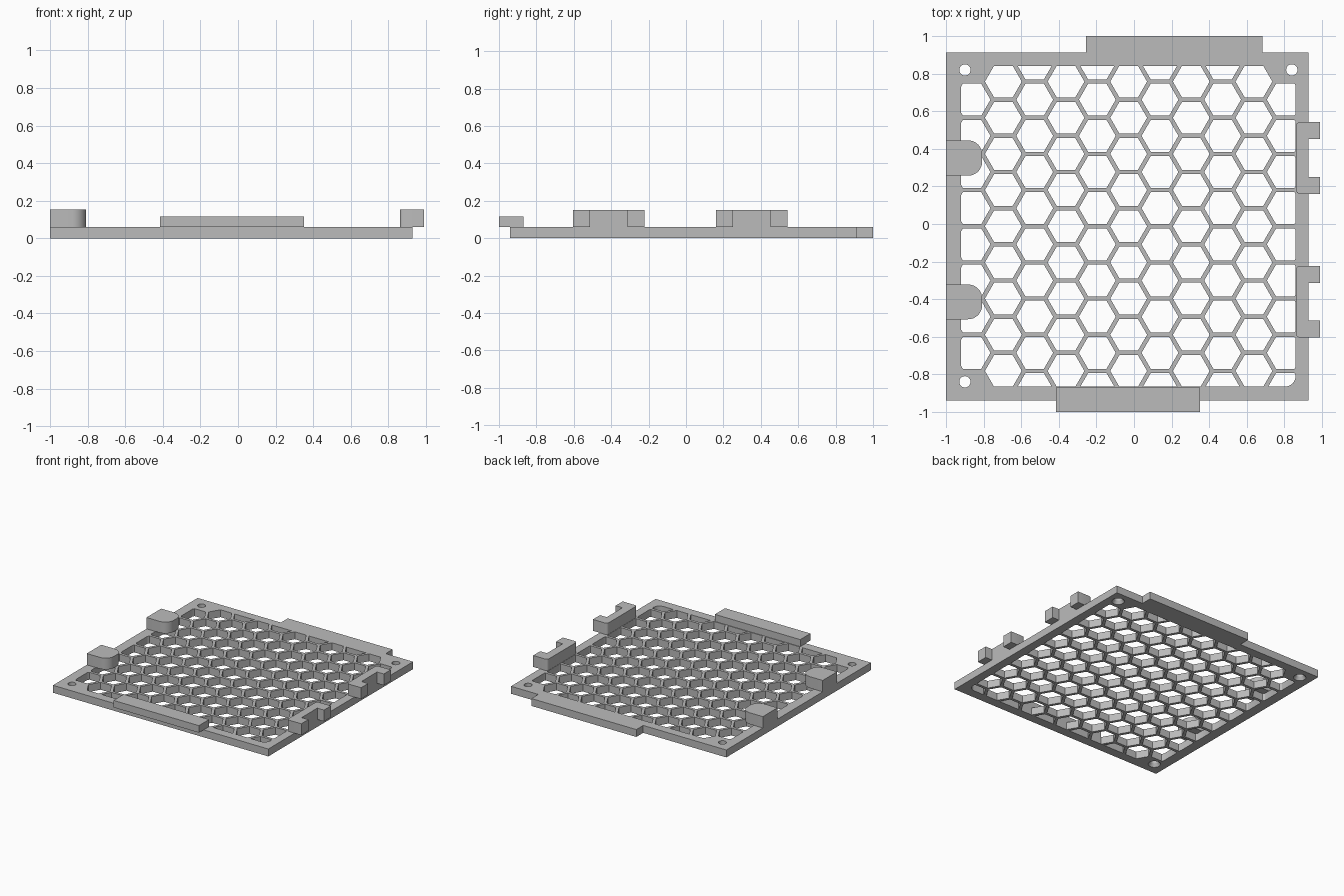
import bpy, bmesh, math
from mathutils import Vector

cube = bpy.data.objects.get("Cube")
if cube:
    bpy.data.objects.remove(cube, do_unlink=True)

grey = bpy.data.materials.new("plain grey")
grey.use_nodes = True
grey.diffuse_color = (0.5, 0.5, 0.5, 1)
grey.node_tree.nodes["Principled BSDF"].inputs["Base Color"].default_value = (0.5, 0.5, 0.5, 1)

THICK = 0.06                                  # plate thickness
LEFT, RIGHT, FRONT, BACK = -0.92, 0.86, -0.865, 0.84   # grille opening


def loft(bm, rings):
    """Closed solid through rings of (points, z)."""
    loops = [[bm.verts.new((p[0], p[1], z)) for p in pts] for pts, z in rings]
    n = len(loops[0])
    bm.faces.new(loops[0][::-1])
    bm.faces.new(loops[-1])
    for low, high in zip(loops, loops[1:]):
        for i in range(n):
            j = (i + 1) % n
            bm.faces.new((low[i], low[j], high[j], high[i]))


def finish(name, bm):
    bmesh.ops.recalc_face_normals(bm, faces=bm.faces)
    mesh = bpy.data.meshes.new(name)
    bm.to_mesh(mesh)
    bm.free()
    mesh.materials.append(grey)
    obj = bpy.data.objects.new(name, mesh)
    bpy.context.collection.objects.link(obj)
    return obj


def prism(name, pts, z0, z1):
    bm = bmesh.new()
    loft(bm, [(pts, z0), (pts, z1)])
    return finish(name, bm)


def fillet(pts, radius_at, steps=8):
    """Round the right-angle corners for which radius_at gives a radius."""
    out = []
    for i, p in enumerate(pts):
        p = Vector(p)
        r = radius_at(i, p)
        if not r:
            out.append(p)
            continue
        a = (Vector(pts[i - 1]) - p).normalized()
        b = (Vector(pts[(i + 1) % len(pts)]) - p).normalized()
        for k in range(steps + 1):
            t = math.pi / 2 * k / steps
            out.append(p + r * (a + b - b * math.cos(t) - a * math.sin(t)))
    return out


def clip(pts, axis, limit, sign):
    """Keep the part of a polygon where sign * coordinate <= sign * limit."""
    out = []
    for i, p in enumerate(pts):
        q = pts[(i + 1) % len(pts)]
        dp, dq = sign * (p[axis] - limit), sign * (q[axis] - limit)
        if dp <= 0:
            out.append(p)
        if dp * dq < 0:
            out.append(p.lerp(q, dp / (dp - dq)))
    return out


def circle(x, y, r, n, phase=0):
    return [Vector((x + r * math.cos(phase + math.tau * i / n),
                    y + r * math.sin(phase + math.tau * i / n))) for i in range(n)]


def rect(x0, x1, y0, y1):
    return [(x0, y0), (x1, y0), (x1, y1), (x0, y1)]


# Frame plate with the tongue on its back edge
frame = prism("grille_plate", [(-1, -0.94), (0.93, -0.94), (0.93, 0.912), (0.685, 0.912),
                               (0.685, 1), (-0.255, 1), (-0.255, 0.912), (-1, 0.912)], 0, THICK)

# Honeycomb cells, trimmed to the opening
cutter_bm = bmesh.new()
PITCH = 0.1925
STEP = PITCH * math.sqrt(3) / 2
for col in range(11):
    x = -0.862 + col * STEP
    for row in range(-6, 6):
        y = -0.012 + (row + (0.5 if col % 2 == 0 else 0)) * PITCH
        # Solid corners around the screw holes
        if (col == 0 and abs(y) > 0.8) or (col == 10 and y > 0.8):
            continue
        cell = circle(x, y, 0.098, 6)
        for axis, limit, sign in ((0, LEFT, -1), (0, RIGHT, 1), (1, FRONT, -1), (1, BACK, 1)):
            cell = clip(cell, axis, limit, sign)
        if len(cell) < 3:
            continue
        cell = fillet(cell, lambda i, p: 0.055 if (p - Vector((RIGHT, FRONT))).length < 0.001 else 0)
        loft(cutter_bm, [(cell, -0.02), (cell, THICK + 0.02)])

# Screw holes, countersunk from below
for x, y in ((-0.90, 0.82), (0.84, 0.82), (-0.90, -0.84)):
    loft(cutter_bm, [(circle(x, y, r, 24), z) for r, z in ((0.052, -0.01), (0.03, 0.025), (0.03, 0.1))])

cutter = finish("cell_cutter", cutter_bm)
cutter.hide_render = True
cut = frame.modifiers.new("cells", "BOOLEAN")
cut.operation = "DIFFERENCE"
cut.solver = "EXACT"
cut.object = cutter
bpy.context.view_layer.update()
result = bpy.data.meshes.new_from_object(frame.evaluated_get(bpy.context.evaluated_depsgraph_get()))
frame.modifiers.clear()
frame.data = result
bpy.data.objects.remove(cutter, do_unlink=True)

# Raised tab along the front edge
prism("front_tab", rect(-0.415, 0.35, -1, -0.87), THICK, 0.117)

# Rounded posts on one side, forked clips on the other
for name, y0, y1 in (("front", -0.507, -0.322), ("back", 0.257, 0.445)):
    post = fillet(rect(-1, -0.808, y0, y1), lambda i, p: 0.075 if i in (1, 2) else 0)
    prism(name + "_post", post, THICK, 0.152)

for name, y0 in (("front", -0.604), ("back", 0.161)):
    y1, prong = y0 + 0.381, 0.09
    clip_outline = [(0.862, y0), (0.99, y0), (0.99, y0 + prong), (0.93, y0 + prong),
                    (0.93, y1 - prong), (0.99, y1 - prong), (0.99, y1), (0.862, y1)]
    prism(name + "_clip", fillet(clip_outline, lambda i, p: 0.02 if i in (0, 7) else 0, 4), THICK, 0.152)

# Smooth only the curved walls
bpy.ops.object.select_all(action="DESELECT")
for obj in bpy.context.collection.objects:
    if obj.type == "MESH" and obj.data.materials and obj.data.materials[0] == grey:
        obj.select_set(True)
        bpy.context.view_layer.objects.active = obj
bpy.ops.object.shade_smooth_by_angle(angle=math.radians(30))
